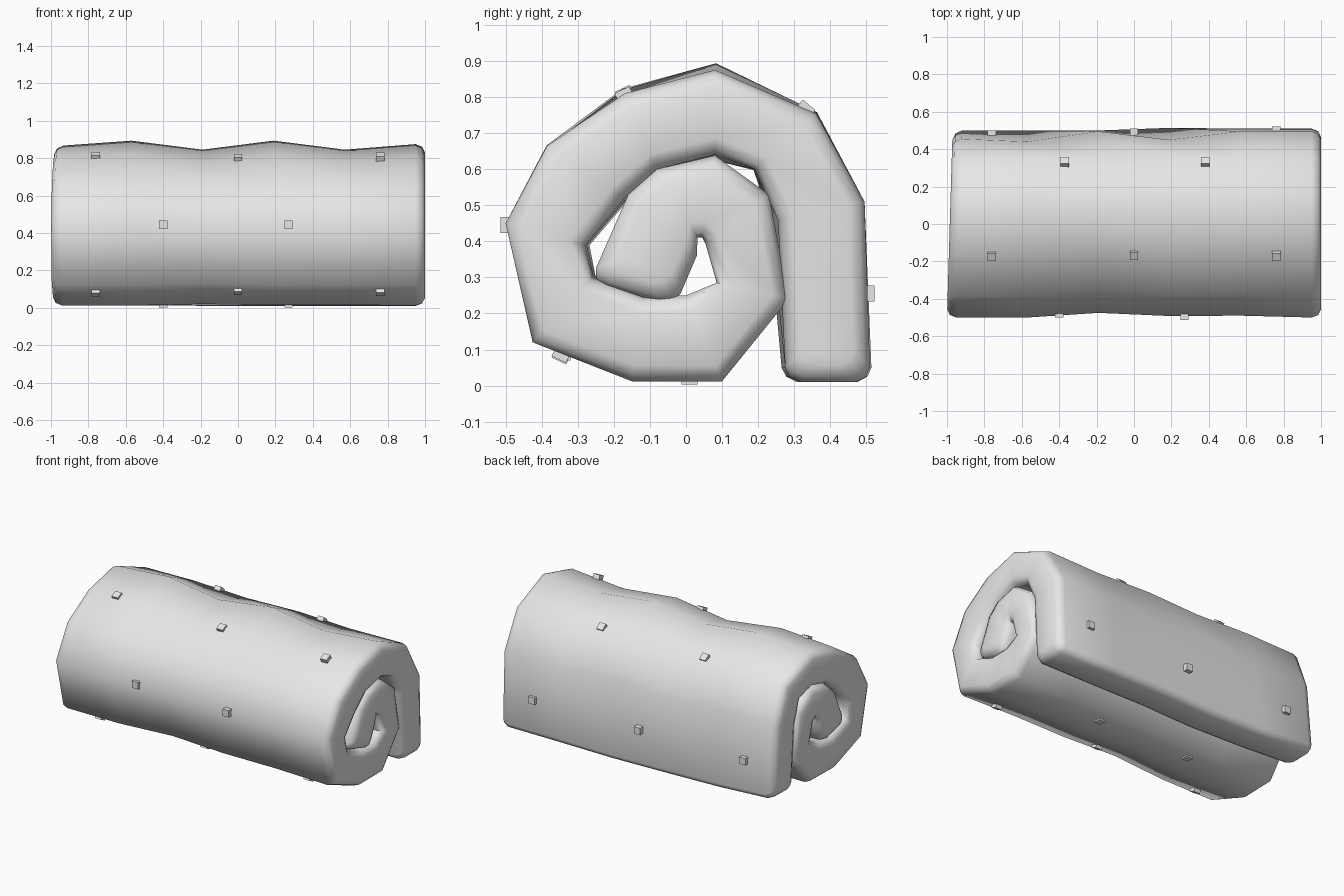
import bpy, bmesh, math
from mathutils import Vector

cube = bpy.data.objects.get("Cube")
if cube:
    bpy.data.objects.remove(cube, do_unlink=True)

grey = bpy.data.materials.new("light_grey")
grey.use_nodes = True
colour = (0.8, 0.8, 0.8, 1)
grey.diffuse_color = colour
grey.node_tree.nodes["Principled BSDF"].inputs["Base Color"].default_value = colour

# Rolled strip: outer and inner edge (y, z), from the hanging tail to the core
OUTER = [(.51, .05), (.495, .51), (.36, .755), (.08, .875), (-.17, .81), (-.385, .665),
         (-.5, .45), (-.425, .12), (-.15, .012), (.1, .012), (.285, .24), (.23, .53),
         (.08, .638), (-.08, .6), (-.16, .53), (-.25, .325)]
INNER = [(.275, .05), (.255, .46), (.19, .6), (.08, .64), (-.08, .6), (-.17, .52),
         (-.28, .39), (-.26, .3), (-.12, .245), (.0, .25), (.085, .285), (.055, .39),
         (.045, .41), (.032, .41), (.03, .36), (-.015, .255)]
outer = [Vector(p) for p in OUTER]
inner = [Vector(p) for p in INNER]


def add_rounded_tip(edge_a, edge_b, at_start):
    """Add narrowed stations beyond a strip end so that it looks padded."""
    i, k = (0, 1) if at_start else (-1, -2)
    a, b = edge_a[i], edge_b[i]
    along = ((a + b) / 2 - (edge_a[k] + edge_b[k]) / 2).normalized()
    across = (b - a).normalized()
    for push, inset in ((.025, .012), (.04, .04)):
        pa, pb = a + along * push + across * inset, b + along * push - across * inset
        spot = 0 if at_start else len(edge_a)
        edge_a.insert(spot, pa)
        edge_b.insert(spot, pb)


add_rounded_tip(outer, inner, True)
add_rounded_tip(outer, inner, False)
count = len(outer)
centre = Vector((0, .42))

# Lengthwise stations: x, edge inset, wave on top, wave in front,
# dent at the back knee, shift and lift of the tail tip
STATIONS = [(-1, .045, -.01, 0, -.04, -.015, .03), (-.985, .014, -.01, 0, -.04, -.012, .03),
            (-.95, 0, -.008, 0, -.04, -.01, .03), (-.57, 0, .02, 0, -.055, -.01, .01),
            (-.19, 0, -.032, -.025, 0, -.01, 0), (.19, 0, .02, -.008, -.045, .004, 0),
            (.57, 0, -.032, -.01, 0, 0, 0), (.95, 0, 0, 0, 0, 0, 0),
            (.985, .014, 0, 0, 0, 0, 0), (1, .045, 0, 0, 0, 0, 0)]


def section(inset, top_wave, front_wave, knee_dent, tip_shift, tip_lift):
    """Closed cross-section, with soft dents around the outer turn."""
    left, right = [], []
    for i in range(count):
        a, b = outer[i].copy(), inner[i].copy()
        if i < 3 or i >= count - 3:
            near, far = (2, 3) if i < 3 else (count - 3, count - 4)
            shift = (outer[far] + inner[far] - outer[near] - inner[near]).normalized()
            a, b = a + shift * inset, b + shift * inset
        across = b - a
        step = across.normalized() * min(inset, across.length * .3)
        a, b = a + step, b - step
        push = Vector((0, 0))
        if i < 3:
            tip = Vector((tip_shift, tip_lift))
            a, b = a + tip, b + tip
        elif i == 3:
            push = Vector((knee_dent, 0))
        elif i < 12:
            away = (a - centre).normalized()
            push = away * (top_wave * max(0, away.y) ** 4 + front_wave * max(0, -away.x))
        left.append(a + push)
        right.append(b + push * .5)
    return left + right[::-1]


# The left end is cut slightly askew
bm = bmesh.new()
rings = [[bm.verts.new((x + (.03 * (p.x + .5) if x < -.9 else 0), p.x, p.y))
          for p in section(*shape)] for x, *shape in STATIONS]
size = 2 * count
for r, s in zip(rings, rings[1:]):
    for i in range(size):
        j = (i + 1) % size
        bm.faces.new((r[i], r[j], s[j], s[i]))
for ring in (rings[0], rings[-1]):
    for i in range(count - 1):
        bm.faces.new((ring[i], ring[i + 1], ring[size - 2 - i], ring[size - 1 - i]))
bmesh.ops.recalc_face_normals(bm, faces=bm.faces)


def make_object(name, bm):
    mesh = bpy.data.meshes.new(name)
    bm.to_mesh(mesh)
    bm.free()
    mesh.materials.append(grey)
    obj = bpy.data.objects.new(name, mesh)
    bpy.context.collection.objects.link(obj)
    return obj


mat = make_object("rolled_mattress", bm)
bpy.ops.object.select_all(action="DESELECT")
mat.select_set(True)
bpy.context.view_layer.objects.active = mat
bpy.ops.object.shade_smooth_by_angle(angle=math.radians(70))

# Square tufting buttons: row name, tilt in degrees, then each (x, y, z)
ROWS = [("upper_front", 116, [(-.76, -.17, .808), (0, -.165, .797), (.76, -.17, .804)]),
        ("front", 180, [(-.4, -.482, .445), (.27, -.497, .445)]),
        ("lower_front", 244, [(-.76, -.345, .084), (0, -.335, .094), (.76, -.345, .088)]),
        ("bottom", 270, [(-.4, .01, .02), (.27, .01, .02)]),
        ("upper_back", 50, [(-.37, .33, .765), (.38, .33, .765)]),
        ("back", 0, [(-.76, .483, .255), (0, .493, .255), (.76, .505, .255)])]
for name, tilt, spots in ROWS:
    for n, spot in enumerate(spots):
        bm = bmesh.new()
        bmesh.ops.create_cube(bm, size=1)
        button = make_object(f"{name}_button_{n + 1}", bm)
        button.scale = (.045, .035, .045)
        button.rotation_euler.x = math.radians(tilt)
        button.location = spot
